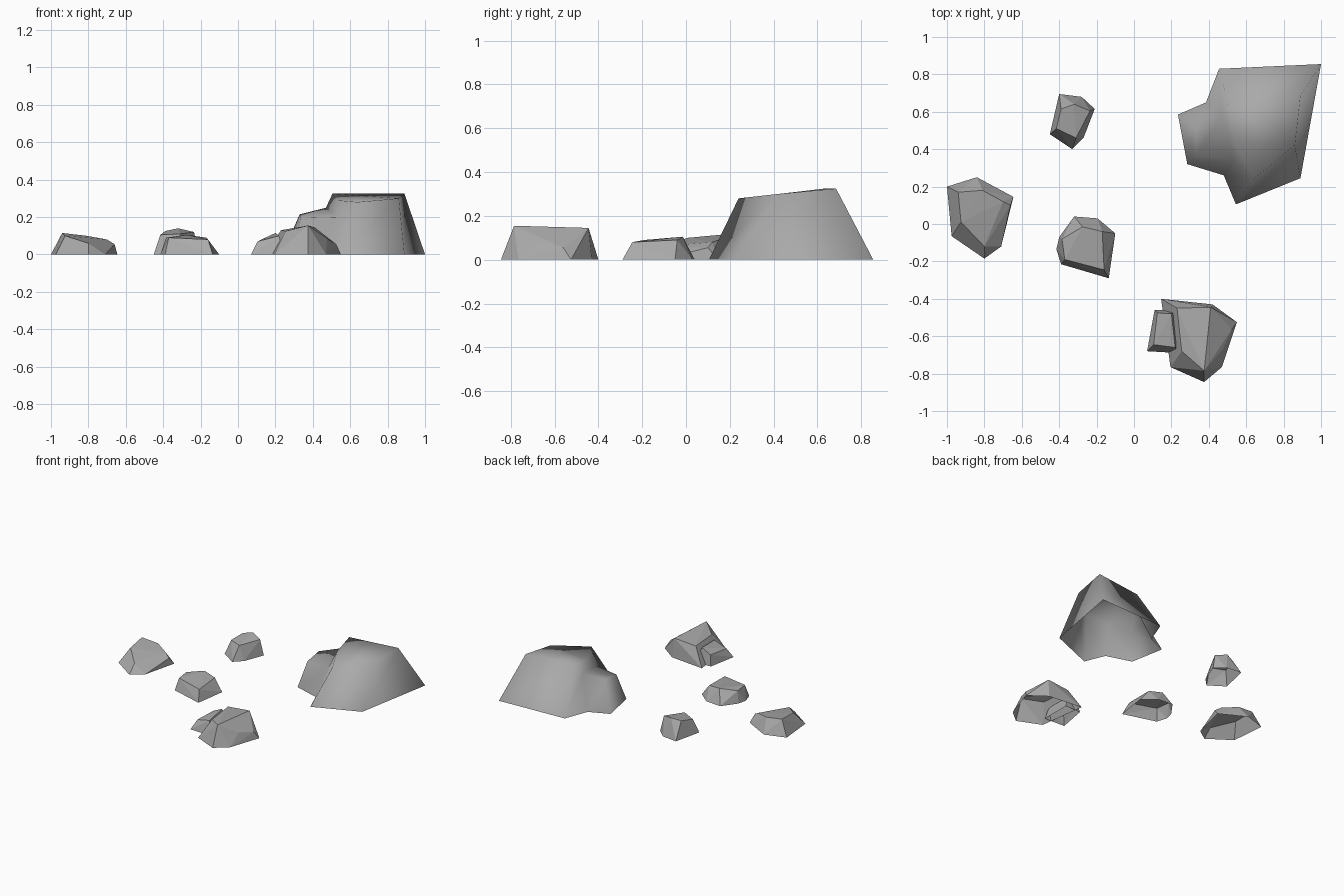
import bpy, bmesh

cube = bpy.data.objects.get("Cube")
if cube:
    bpy.data.objects.remove(cube, do_unlink=True)

stone = bpy.data.materials.new("stone_grey")
stone.use_nodes = True
GREY = (0.4, 0.4, 0.4, 1)
stone.diffuse_color = GREY
stone.node_tree.nodes["Principled BSDF"].inputs["Base Color"].default_value = GREY


def finish(name, bm, smooth=False):
    """Turn a bmesh into a named stone object."""
    bmesh.ops.recalc_face_normals(bm, faces=bm.faces)
    for f in bm.faces:
        f.smooth = smooth
    mesh = bpy.data.meshes.new(name)
    bm.to_mesh(mesh)
    bm.free()
    mesh.materials.append(stone)
    obj = bpy.data.objects.new(name, mesh)
    bpy.context.collection.objects.link(obj)
    return obj


def chipped_rock(name, base, crown):
    """Faceted rock: hull around a ground outline and raised points, open below."""
    bm = bmesh.new()
    for x, y in base:
        bm.verts.new((x, y, 0))
    for p in crown:
        bm.verts.new(p)
    hull = bmesh.ops.convex_hull(bm, input=bm.verts)
    inside = [v for v in hull["geom_interior"] if isinstance(v, bmesh.types.BMVert)]
    bmesh.ops.delete(bm, geom=inside, context="VERTS")
    bm.normal_update()
    floor = [f for f in bm.faces if all(v.co.z < 0.001 for v in f.verts)]
    bmesh.ops.delete(bm, geom=floor, context="FACES")
    return finish(name, bm)


def boulder(name, base, crown, shoulder):
    """Smooth boulder: outline bridged to a crown, main top and a lower side lobe."""
    bm = bmesh.new()
    low = [bm.verts.new((x, y, 0)) for x, y in base]
    top = [bm.verts.new(p) for p in crown]
    mid = bm.verts.new(shoulder)
    n = len(low)
    for i in range(n):
        j = (i + 1) % n
        bm.faces.new((low[i], low[j], top[j], top[i]))
    # Main top, step down to the lobe, lobe top
    bm.faces.new(top[:4] + [mid])
    bm.faces.new((mid, top[3], top[4]))
    bm.faces.new((mid, top[4], top[7]))
    bm.faces.new((mid, top[7], top[0]))
    bm.faces.new(top[4:8])
    return finish(name, bm, smooth=True)


boulder("large_boulder",
        [(.545, .105), (.89, .245), (1, .855), (.455, .83),
         (.385, .65), (.235, .585), (.285, .32), (.48, .26)],
        [(.64, .24, .28), (.86, .42, .3), (.89, .685, .325), (.505, .635, .325),
         (.47, .58, .25), (.33, .515, .215), (.335, .37, .195), (.53, .34, .2)],
        (.53, .45, .29))

chipped_rock("right_rock",
             [(-1, .2), (-.84, .25), (-.645, .145), (-.71, -.12), (-.8, -.185), (-.975, -.065)],
             [(-.94, .17, .115), (-.925, .01, .1), (-.81, .18, .1),
              (-.7, .12, .08), (-.66, .1, .055), (-.8, -.12, .06)])

chipped_rock("back_rock",
             [(-.4, .695), (-.28, .68), (-.21, .615), (-.27, .46), (-.33, .4), (-.45, .48)],
             [(-.39, .615, .125), (-.32, .64, .14), (-.235, .605, .12),
              (-.415, .51, .105), (-.31, .46, .11)])

chipped_rock("middle_rock",
             [(-.32, .04), (-.195, .03), (-.1, -.05), (-.135, -.29),
              (-.39, -.215), (-.415, -.135), (-.4, -.07)],
             [(-.275, -.015, .105), (-.17, -.04, .09), (-.16, -.245, .08),
              (-.37, -.19, .09), (-.385, -.08, .09)])

chipped_rock("front_rock",
             [(.145, -.4), (.42, -.43), (.55, -.525), (.47, -.765), (.375, -.845), (.195, -.765)],
             [(.375, -.785, .155), (.41, -.445, .145), (.23, -.45, .13),
              (.255, -.68, .125), (.475, -.67, .08), (.525, -.56, .055)])

chipped_rock("front_rock_chip",
             [(.11, -.46), (.07, -.68), (.24, -.69), (.24, -.46)],
             [(.105, -.645, .07), (.22, -.66, .1), (.125, -.475, .08), (.2, -.48, .115)])
